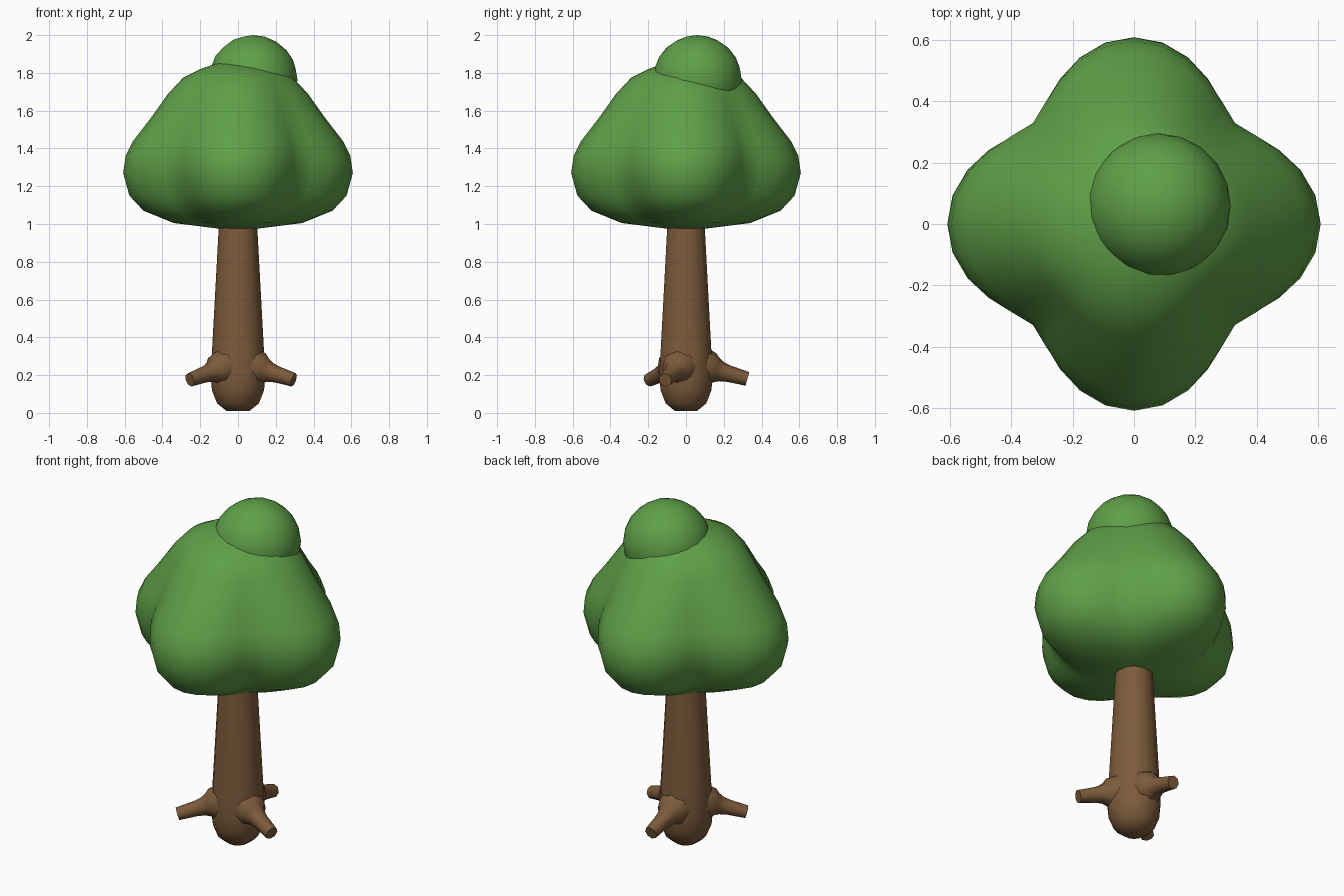
import bpy
import bmesh
import math
from mathutils import Vector

cube = bpy.data.objects.get("Cube")
if cube:
    bpy.data.objects.remove(cube, do_unlink=True)


def make_material(name, rgb):
    mat = bpy.data.materials.new(name)
    mat.use_nodes = True
    mat.diffuse_color = (*rgb, 1)
    mat.node_tree.nodes["Principled BSDF"].inputs["Base Color"].default_value = (*rgb, 1)
    return mat


leaf_green = make_material("leaf green", (0.115, 0.35, 0.065))
bark_brown = make_material("bark brown", (0.205, 0.105, 0.044))


def finish(bm, name, mat, angle):
    """Turn a bmesh into a smooth-shaded object."""
    bmesh.ops.recalc_face_normals(bm, faces=bm.faces)
    mesh = bpy.data.meshes.new(name)
    bm.to_mesh(mesh)
    bm.free()
    mesh.materials.append(mat)
    obj = bpy.data.objects.new(name, mesh)
    bpy.context.collection.objects.link(obj)
    bpy.ops.object.select_all(action="DESELECT")
    obj.select_set(True)
    bpy.context.view_layer.objects.active = obj
    bpy.ops.object.shade_smooth_by_angle(angle=math.radians(angle))
    return obj


def loft(name, rings, mat, angle=60):
    """Skin a list of equal-sized point rings and cap both ends."""
    bm = bmesh.new()
    loops = [[bm.verts.new(p) for p in ring] for ring in rings]
    count = len(loops[0])
    for low, high in zip(loops, loops[1:]):
        for i in range(count):
            j = (i + 1) % count
            bm.faces.new((low[i], low[j], high[j], high[i]))
    bm.faces.new(loops[0][::-1])
    bm.faces.new(loops[-1])
    return finish(bm, name, mat, angle)


def turns(count):
    return [math.tau * i / count for i in range(count)]


# Trunk: tapered, with a rounded foot
trunk_profile = [(0.06, 0.01), (0.11, 0.05), (0.138, 0.12), (0.145, 0.2),
                 (0.137, 0.34), (0.12, 0.65), (0.1, 1.02), (0.09, 1.2)]
loft("trunk", [[(r * math.cos(a), r * math.sin(a), z) for a in turns(14)]
               for r, z in trunk_profile], bark_brown)

# Roots: stubs flaring out of the trunk
root_profile = [(0.25, 0.1), (0.42, 0.088), (0.5, 0.065),
                (0.58, 0.052), (0.7, 0.044), (1, 0.037)]
root_tips = {"right_root": (-0.255, -0.195, 0.175),
             "left_root": (0.295, -0.11, 0.175),
             "back_root": (0, 0.325, 0.18)}
start = Vector((0, 0, 0.27))
for name, tip in root_tips.items():
    along = Vector(tip) - start
    side = along.cross(Vector((0, 0, 1))).normalized()
    up = side.cross(along).normalized()
    loft(name, [[start + along * t + (side * math.cos(a) + up * math.sin(a)) * r
                 for a in turns(8)] for t, r in root_profile], bark_brown)

# Canopy: four lobes, each ring going from groove radius to lobe radius
canopy_profile = [  # lobe radius, groove radius, height
    (0.1, 0.08, 0.975), (0.34, 0.27, 1.005), (0.5, 0.36, 1.07),
    (0.575, 0.42, 1.15), (0.608, 0.46, 1.27), (0.595, 0.465, 1.36),
    (0.555, 0.445, 1.44), (0.455, 0.39, 1.57), (0.37, 0.335, 1.69),
    (0.29, 0.275, 1.775), (0.2, 0.195, 1.82), (0.1, 0.1, 1.855)]


def canopy_ring(lobe, groove, z):
    ring = []
    for a in turns(40):
        r = groove + (lobe - groove) * abs(math.cos(2 * a)) ** 1.4
        ring.append((r * math.cos(a), r * math.sin(a), z))
    return ring


loft("canopy", [canopy_ring(*row) for row in canopy_profile], leaf_green, 80)

# Crown: round tuft on top, slightly off centre
bm = bmesh.new()
bmesh.ops.create_icosphere(bm, subdivisions=3, radius=0.235)
bmesh.ops.translate(bm, verts=bm.verts, vec=(0.08, 0.06, 1.765))
finish(bm, "crown_tuft", leaf_green, 80)
